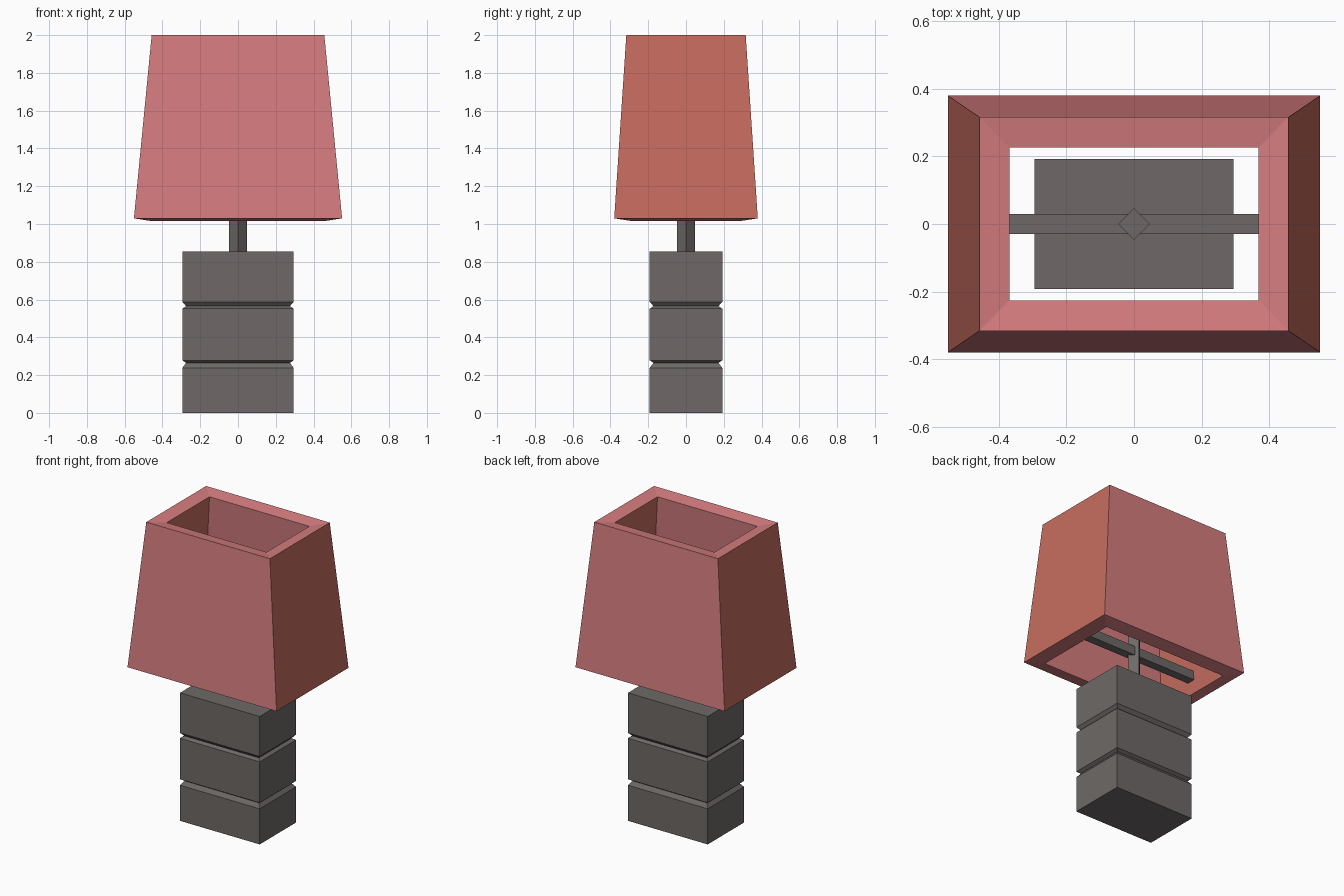
import bpy, bmesh

if "Cube" in bpy.data.objects:
    bpy.data.objects.remove(bpy.data.objects["Cube"])


def material(name, rgb):
    # sRGB 0-255 to linear
    lin = [((c / 255 + 0.055) / 1.055) ** 2.4 for c in rgb]
    m = bpy.data.materials.new(name)
    m.diffuse_color = (*lin, 1)
    m.use_nodes = True
    m.node_tree.nodes["Principled BSDF"].inputs["Base Color"].default_value = m.diffuse_color
    return m


grey = material("warm_grey", (110, 105, 103))
pink = material("dusty_pink", (214, 125, 127))
terracotta = material("terracotta", (198, 108, 95))


def loft(name, rings, mats, closed=False, diamond=False):
    """Stack rings of (half_x, half_y, z); cap the ends or join last to first."""
    bm = bmesh.new()
    if diamond:
        corners = [(1, 0), (0, 1), (-1, 0), (0, -1)]
    else:
        corners = [(-1, -1), (1, -1), (1, 1), (-1, 1)]
    loops = [[bm.verts.new((sx * hx, sy * hy, z)) for sx, sy in corners]
             for hx, hy, z in rings]
    pairs = list(zip(loops, loops[1:]))
    if closed:
        pairs.append((loops[-1], loops[0]))
    else:
        bm.faces.new(loops[0])
        bm.faces.new(loops[-1])
    for a, b in pairs:
        for i in range(4):
            j = (i + 1) % 4
            bm.faces.new((a[i], a[j], b[j], b[i]))
    bmesh.ops.recalc_face_normals(bm, faces=bm.faces)
    # second colour goes on walls facing left or right
    if len(mats) > 1:
        for f in bm.faces:
            f.normal_update()
            f.material_index = int(abs(f.normal.x) > 0.8)
    me = bpy.data.meshes.new(name)
    bm.to_mesh(me)
    bm.free()
    for m in mats:
        me.materials.append(m)
    ob = bpy.data.objects.new(name, me)
    bpy.context.collection.objects.link(ob)
    return ob


# Block base with two V grooves: (inset, height)
profile = [(0, 0), (0, 0.238), (0.02, 0.265), (0, 0.278),
           (0, 0.552), (0.02, 0.565), (0, 0.588), (0, 0.855)]
loft("base", [(0.295 - d, 0.192 - d, z) for d, z in profile], [grey])

# Diamond-section post
loft("post", [(0.047, 0.047, 0.85), (0.047, 0.047, 1.3)], [grey], diamond=True)

# Cross bar holding the shade
loft("shade_support_bar", [(0.45, 0.029, 1.10), (0.445, 0.029, 1.16)], [grey])

# Tapered shade, open top and bottom, with thick walls
loft("shade", [(0.551, 0.38, 1.03), (0.457, 0.316, 2.0),
               (0.369, 0.226, 1.986), (0.461, 0.29, 1.016)],
     [pink, terracotta], closed=True)
